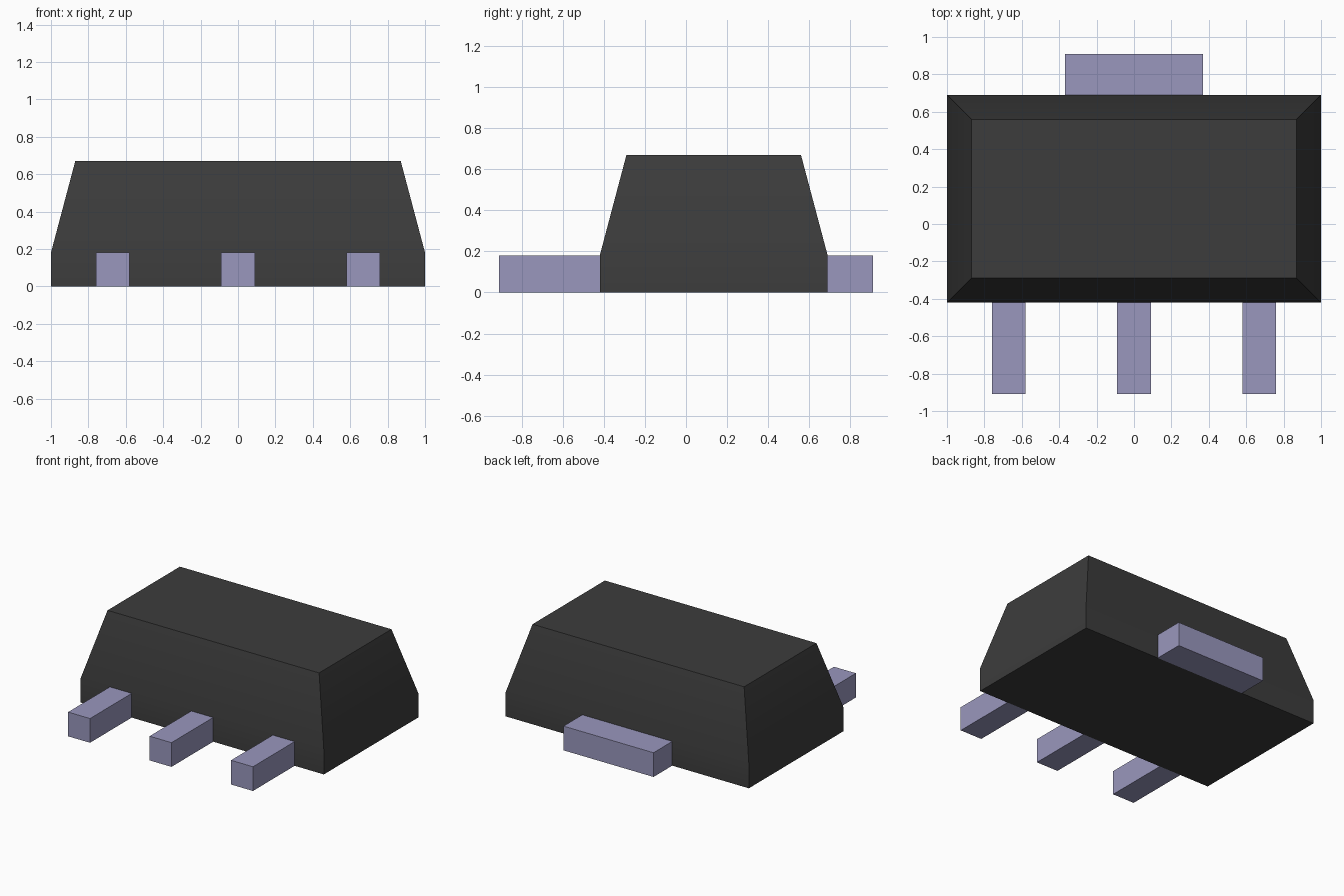
import bpy
import bmesh

cube = bpy.data.objects.get("Cube")
if cube:
    bpy.data.objects.remove(cube, do_unlink=True)


def material(name, colour):
    mat = bpy.data.materials.new(name)
    mat.use_nodes = True
    mat.diffuse_color = colour
    mat.node_tree.nodes["Principled BSDF"].inputs["Base Color"].default_value = colour
    return mat


def lofted_box(name, mat, rings):
    """Stack rectangles (x0, x1, y0, y1, z) into a closed solid."""
    bm = bmesh.new()
    loops = [[bm.verts.new(p) for p in ((x0, y0, z), (x1, y0, z), (x1, y1, z), (x0, y1, z))]
             for x0, x1, y0, y1, z in rings]
    bm.faces.new(loops[0][::-1])
    bm.faces.new(loops[-1])
    for low, high in zip(loops, loops[1:]):
        for i in range(4):
            j = (i + 1) % 4
            bm.faces.new((low[i], low[j], high[j], high[i]))
    mesh = bpy.data.meshes.new(name)
    bm.to_mesh(mesh)
    bm.free()
    mesh.materials.append(mat)
    obj = bpy.data.objects.new(name, mesh)
    bpy.context.collection.objects.link(obj)
    return obj


plastic = material("dark_grey_plastic", (0.045, 0.045, 0.045, 1))
metal = material("lavender_metal", (0.32, 0.31, 0.51, 1))

FRONT, BACK, REACH = -0.42, 0.69, 0.91
BAND, TOP, INSET = 0.18, 0.67, 0.13

# Package body: straight lower band, tapered upper part
body = lofted_box("package_body", plastic, [
    (-1, 1, FRONT, BACK, 0),
    (-1, 1, FRONT, BACK, BAND),
    (-1 + INSET, 1 - INSET, FRONT + INSET, BACK - INSET, TOP),
])
bpy.ops.object.select_all(action='DESELECT')
body.select_set(True)
bpy.context.view_layer.objects.active = body
bpy.ops.object.shade_smooth_by_angle(angle=0.52)


# Metal terminals butt against the body
def terminal(name, x, half_width, y0, y1):
    sides = (x - half_width, x + half_width, y0, y1)
    lofted_box(name, metal, [(*sides, 0), (*sides, BAND)])


for label, x in (("right", -0.67), ("middle", 0), ("left", 0.67)):
    terminal(f"{label}_front_lead", x, 0.09, -REACH, FRONT)
terminal("rear_tab", 0, 0.37, BACK, REACH)
